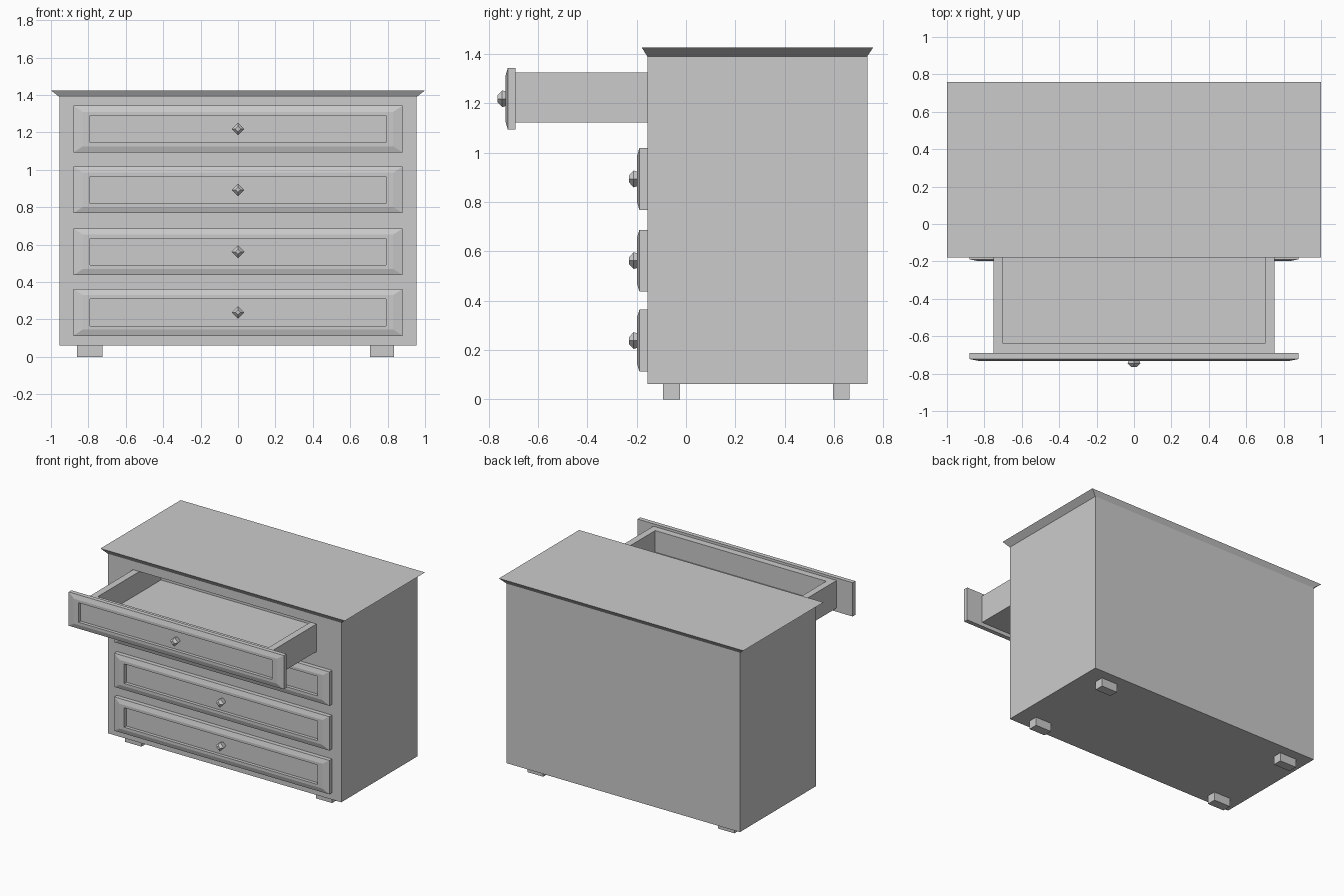
import bpy, bmesh

if "Cube" in bpy.data.objects:
    bpy.data.objects.remove(bpy.data.objects["Cube"])


def loft(name, rings):
    """Closed solid from a stack of four-point rings, capped at both ends."""
    bm = bmesh.new()
    loops = [[bm.verts.new(p) for p in ring] for ring in rings]
    for a, b in zip(loops, loops[1:]):
        for i in range(4):
            j = (i + 1) % 4
            bm.faces.new((a[i], a[j], b[j], b[i]))
    bm.faces.new(loops[0][::-1])
    bm.faces.new(loops[-1])
    bmesh.ops.recalc_face_normals(bm, faces=bm.faces)
    mesh = bpy.data.meshes.new(name)
    bm.to_mesh(mesh)
    bm.free()
    obj = bpy.data.objects.new(name, mesh)
    bpy.context.collection.objects.link(obj)
    return obj


def flat(x0, x1, y0, y1, z):
    """Horizontal rectangle."""
    return [(x0, y0, z), (x1, y0, z), (x1, y1, z), (x0, y1, z)]


def upright(x, h, y, zc):
    """Front-facing rectangle with half sizes x and h."""
    return [(-x, y, zc - h), (x, y, zc - h), (x, y, zc + h), (-x, y, zc + h)]


def box(name, x0, x1, y0, y1, z0, z1):
    return loft(name, [flat(x0, x1, y0, y1, z0), flat(x0, x1, y0, y1, z1)])


FRONT, BACK, SIDE = -0.157, 0.735, 0.955
DRAWERS = [(1.218, -0.533), (0.893, 0), (0.562, 0), (0.238, 0)]  # centre z, slide

# Cabinet with a drawer cavity cut for each drawer
cabinet = box("cabinet", -SIDE, SIDE, FRONT, BACK, 0.062, 1.39)
for zc, _ in DRAWERS:
    cutter = box("cavity_cutter", -0.752, 0.752, FRONT - 0.1, 0.70, zc - 0.099, zc + 0.109)
    cutter.hide_render = True
    mod = cabinet.modifiers.new("cavity", 'BOOLEAN')
    mod.operation = 'DIFFERENCE'
    mod.solver = 'EXACT'
    mod.object = cutter
    bpy.context.view_layer.objects.active = cabinet
    bpy.ops.object.modifier_apply(modifier=mod.name)
    bpy.data.objects.remove(cutter)

# Flared top
loft("top", [flat(-SIDE, SIDE, FRONT, BACK, 1.39),
             flat(-1, 1, -0.179, 0.758, 1.425)])

# Feet
for side, x0, x1 in (("left", -0.86, -0.725), ("right", 0.705, 0.835)):
    for end, y0, y1 in (("front", -0.093, -0.025), ("back", 0.595, 0.662)):
        box(f"{end}_{side}_foot", x0, x1, y0, y1, 0, 0.07)

# Drawers: raised-frame front, open tray and faceted knob
for n, (zc, slide) in enumerate(DRAWERS, 1):
    y = FRONT + slide
    loft(f"drawer_front_{n}", [
        upright(0.88, 0.125, y, zc),
        upright(0.88, 0.125, y - 0.032, zc),
        upright(0.83, 0.092, y - 0.042, zc),
        upright(0.792, 0.072, y - 0.042, zc),
        upright(0.792, 0.072, y - 0.018, zc)])
    b, lo, hi = y + 0.84, zc - 0.097, zc + 0.107
    loft(f"drawer_tray_{n}", [
        flat(-0.75, 0.75, y, b, lo),
        flat(-0.75, 0.75, y, b, hi),
        flat(-0.70, 0.70, y + 0.05, b - 0.05, hi),
        flat(-0.70, 0.70, y + 0.05, b - 0.05, lo + 0.045)])
    profile = [(0.022, 0.015), (0.031, 0.045), (0.034, 0.055), (0.014, 0.074)]
    loft(f"knob_{n}", [[(r, y - d, zc), (0, y - d, zc + r), (-r, y - d, zc), (0, y - d, zc - r)]
                       for r, d in profile])
